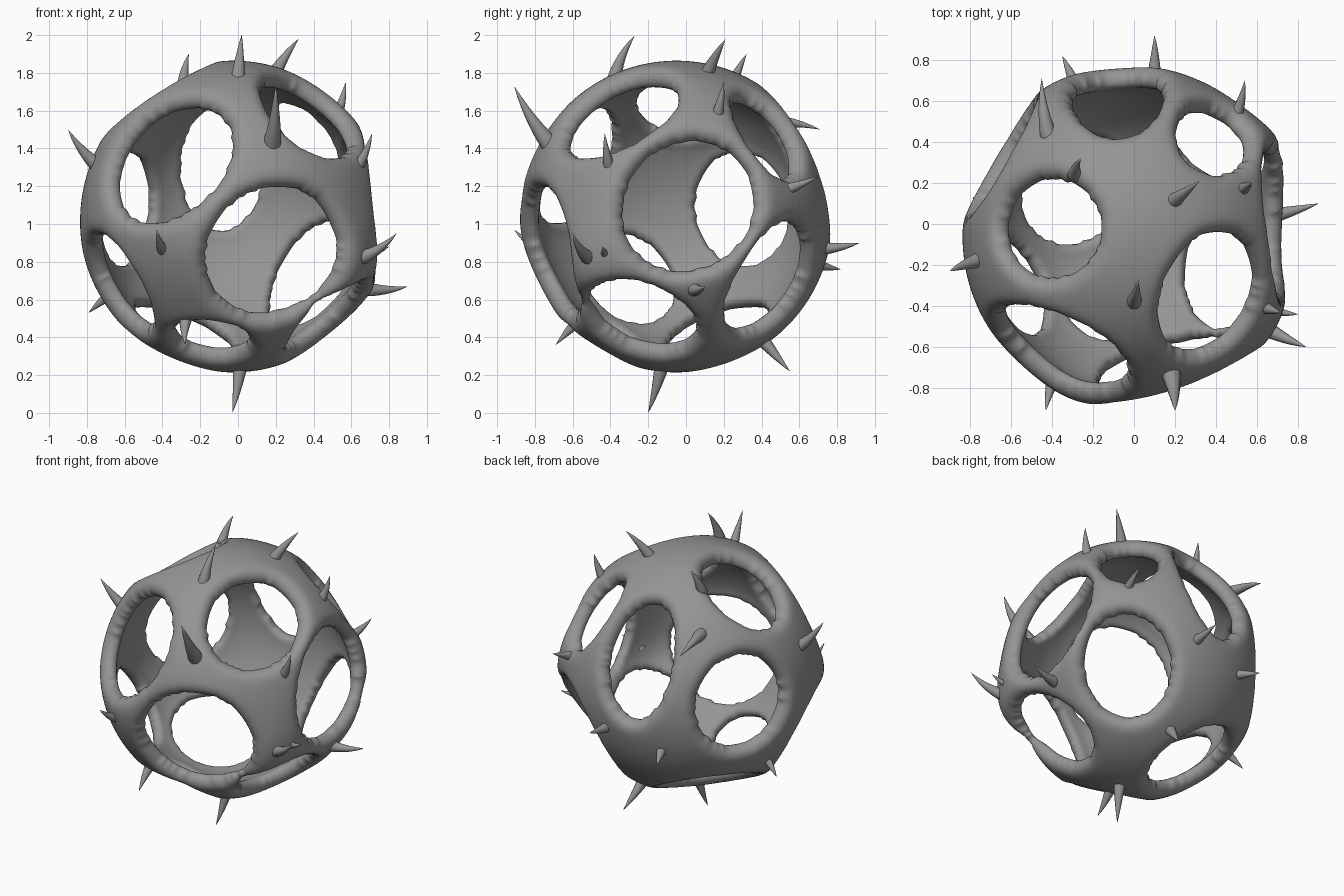
import bpy, bmesh, math
from mathutils import Vector

cube = bpy.data.objects.get("Cube")
if cube:
    bpy.data.objects.remove(cube, do_unlink=True)

CENTRE = Vector((-0.03, -0.05, 1.04))
UP = Vector((0, 0, 1))

grey = bpy.data.materials.new("matte grey")
grey.use_nodes = True
grey.diffuse_color = (0.3, 0.3, 0.3, 1)
grey.node_tree.nodes["Principled BSDF"].inputs["Base Color"].default_value = (0.3, 0.3, 0.3, 1)

# Openings: outward direction, half width, half height and tilt in degrees
OPENINGS = [
    ((0.21, -0.66, -0.19), 27, 25.5, 45),   # front
    ((-0.34, -0.58, 0.30), 27, 24, 42),     # front upper right
    ((0.365, -0.275, 0.49), 24, 20.5, 40),  # front upper left
    ((0.78, 0.06, 0.07), 27, 24, 50),       # left
    ((0.54, -0.20, -0.59), 21.5, 18, -45),  # left lower
    ((0.44, 0.48, -0.34), 19.5, 24, 0),     # back lower left
    ((0.41, 0.46, 0.42), 12.5, 18.5, 0),    # back upper left
    ((-0.05, 0.66, 0.29), 16, 28, 0),       # back
    ((-0.38, 0.03, 0.61), 17.5, 21, 0),     # upper right
    ((-0.66, 0.40, 0.05), 22, 23, 0),       # back right
    ((-0.62, -0.28, -0.37), 19, 20, 0),     # right lower
    ((-0.11, -0.38, -0.64), 14, 12.5, 0),   # bottom front
    ((-0.28, 0.24, -0.65), 21, 21, 0),      # bottom back
]

# Places where the shell swells or sinks: direction, height, spread
SWELLS = [
    ((0.72, -0.53, -0.32), 0.06, 0.3),
    ((0.80, 0.32, -0.05), 0.06, 0.4),
    ((-0.26, -0.80, -0.10), 0.03, 0.3),
    ((-0.90, 0.10, 0.30), -0.025, 0.7),
]

frames = []
for direction, wide, high, tilt in OPENINGS:
    n = Vector(direction).normalized()
    side = UP.cross(n).normalized()
    rise = n.cross(side)
    c, s = math.cos(math.radians(tilt)), math.sin(math.radians(tilt))
    frames.append((n, side * c + rise * s, rise * c - side * s,
                   math.radians(wide), math.radians(high)))


def edge_distance(p, frame):
    """Angle from p to the opening's rim, and the rim point nearest to p."""
    n, side, rise, wide, high = frame
    angle = n.angle(p)
    across = (p - n * p.dot(n)).normalized()
    c, s = across.dot(side), across.dot(rise)
    rim = 1 / math.sqrt((c / wide) ** 2 + (s / high) ** 2)
    return angle - rim, n * math.cos(rim) + across * math.sin(rim)


def nearest(p):
    return min((edge_distance(p, f) for f in frames), key=lambda r: r[0])


def relax(bm, times):
    for _ in range(times):
        bmesh.ops.smooth_vert(bm, verts=bm.verts, factor=0.5,
                              use_axis_x=True, use_axis_y=True, use_axis_z=True)


def settle_rims(bm, times):
    """Even out the mesh on the sphere while holding the rims on their ovals."""
    rims = [v for v in bm.verts if v.is_boundary]
    for _ in range(times):
        relax(bm, 1)
        for v in bm.verts:
            v.co.normalize()
        for v in rims:
            v.co = nearest(v.co)[1]


def finish(name, bm):
    mesh = bpy.data.meshes.new(name)
    bmesh.ops.recalc_face_normals(bm, faces=bm.faces)
    bm.to_mesh(mesh)
    bm.free()
    mesh.materials.append(grey)
    mesh.shade_smooth()
    obj = bpy.data.objects.new(name, mesh)
    bpy.context.collection.objects.link(obj)


# Shell: sphere with openings, refined once the rims lie on clean ovals
bm = bmesh.new()
bmesh.ops.create_icosphere(bm, subdivisions=6, radius=1)
bmesh.ops.delete(bm, geom=[v for v in bm.verts if nearest(v.co)[0] < 0], context='VERTS')
bmesh.ops.delete(bm, geom=[v for v in bm.verts if not v.link_faces], context='VERTS')
settle_rims(bm, 10)
bmesh.ops.subdivide_edges(bm, edges=bm.edges, cuts=1, use_grid_fill=True)
bmesh.ops.triangulate(bm, faces=[f for f in bm.faces if len(f.verts) > 3])
settle_rims(bm, 6)

# Thicken into two skins that meet in a rounded rim
outer = list(bm.verts)
copy = bmesh.ops.duplicate(bm, geom=list(bm.verts) + list(bm.edges) + list(bm.faces))
swells = [(Vector(d).normalized(), h, s) for d, h, s in SWELLS]
for v in outer:
    twin = copy["vert_map"][v]
    p = v.co.normalized()
    d = max(nearest(p)[0], 0)
    round_off = 1 - min(d / 0.08, 1)
    thick = 0.052 * math.sqrt(max(1 - round_off ** 2, 0))
    middle = 0.754 + 0.2 * min(d, 0.1)
    middle += sum(h * math.exp(-(p.angle(n) / s) ** 2) for n, h, s in swells)
    v.co, twin.co = p * (middle + thick), p * (middle - thick)
bmesh.ops.remove_doubles(bm, verts=bm.verts, dist=0.0005)
relax(bm, 8)
bmesh.ops.translate(bm, verts=bm.verts, vec=CENTRE)
finish("shell", bm)

# Spikes: base and tip
SPIKES = [
    ((0.0, -0.38, 1.77), (0.02, -0.27, 2.0)),
    ((0.19, 0.11, 1.79), (0.32, 0.21, 1.98)),
    ((-0.29, 0.25, 1.76), (-0.26, 0.32, 1.9)),
    ((0.53, 0.17, 1.59), (0.57, 0.20, 1.75)),
    ((0.18, -0.72, 1.42), (0.2, -0.91, 1.73)),
    ((0.62, -0.40, 1.28), (0.71, -0.43, 1.48)),
    ((0.68, -0.53, 0.83), (0.84, -0.60, 0.95)),
    ((0.72, 0.05, 0.65), (0.9, 0.1, 0.67)),
    ((0.66, -0.42, 0.83), (0.80, -0.44, 0.88)),
    ((-0.77, -0.18, 1.33), (-0.9, -0.23, 1.5)),
    ((-0.39, -0.74, 0.85), (-0.43, -0.91, 0.97)),
    ((-0.28, -0.58, 0.48), (-0.28, -0.69, 0.36)),
    ((0.01, -0.13, 0.24), (-0.03, -0.2, 0.0)),
    ((-0.70, 0.10, 0.61), (-0.79, 0.13, 0.53)),
    ((0.05, 0.42, 0.37), (0.1, 0.55, 0.22)),
    ((-0.42, 0.44, 1.54), (-0.45, 0.71, 1.5)),
    ((0.10, 0.75, 0.87), (0.1, 0.92, 0.9)),
    ((0.50, 0.53, 1.18), (0.54, 0.70, 1.25)),
    ((-0.30, 0.71, 0.78), (-0.35, 0.82, 0.76)),
]


def spike(name, base, tip, sides=12, steps=7):
    """Thorn that leaves the shell and bends slightly towards its tip."""
    base, tip = Vector(base), Vector(tip)
    length = (tip - base).length
    out = ((base - CENTRE).normalized() * 0.6 + (tip - base) / length).normalized()
    start, bend = base - out * 0.04, base + out * length * 0.4
    radius = 0.022 + 0.09 * length
    ref = out.orthogonal()
    bm = bmesh.new()
    rings = []
    for i in range(steps):
        t = i / steps
        point = start * (1 - t) ** 2 + bend * 2 * t * (1 - t) + tip * t * t
        along = ((bend - start) * (1 - t) + (tip - bend) * t).normalized()
        a = (ref - along * ref.dot(along)).normalized()
        b = along.cross(a)
        r = radius * (1 - t) ** 0.85
        rings.append([bm.verts.new(point + r * (a * math.cos(k * math.tau / sides)
                                                + b * math.sin(k * math.tau / sides)))
                      for k in range(sides)])
    for low, high in zip(rings, rings[1:]):
        for k in range(sides):
            j = (k + 1) % sides
            bm.faces.new((low[k], low[j], high[j], high[k]))
    point = bm.verts.new(tip)
    for k in range(sides):
        bm.faces.new((rings[-1][k], rings[-1][(k + 1) % sides], point))
    bm.faces.new(rings[0][::-1])
    finish(name, bm)


for i, (base, tip) in enumerate(SPIKES, 1):
    spike(f"spike_{i}", base, tip)
